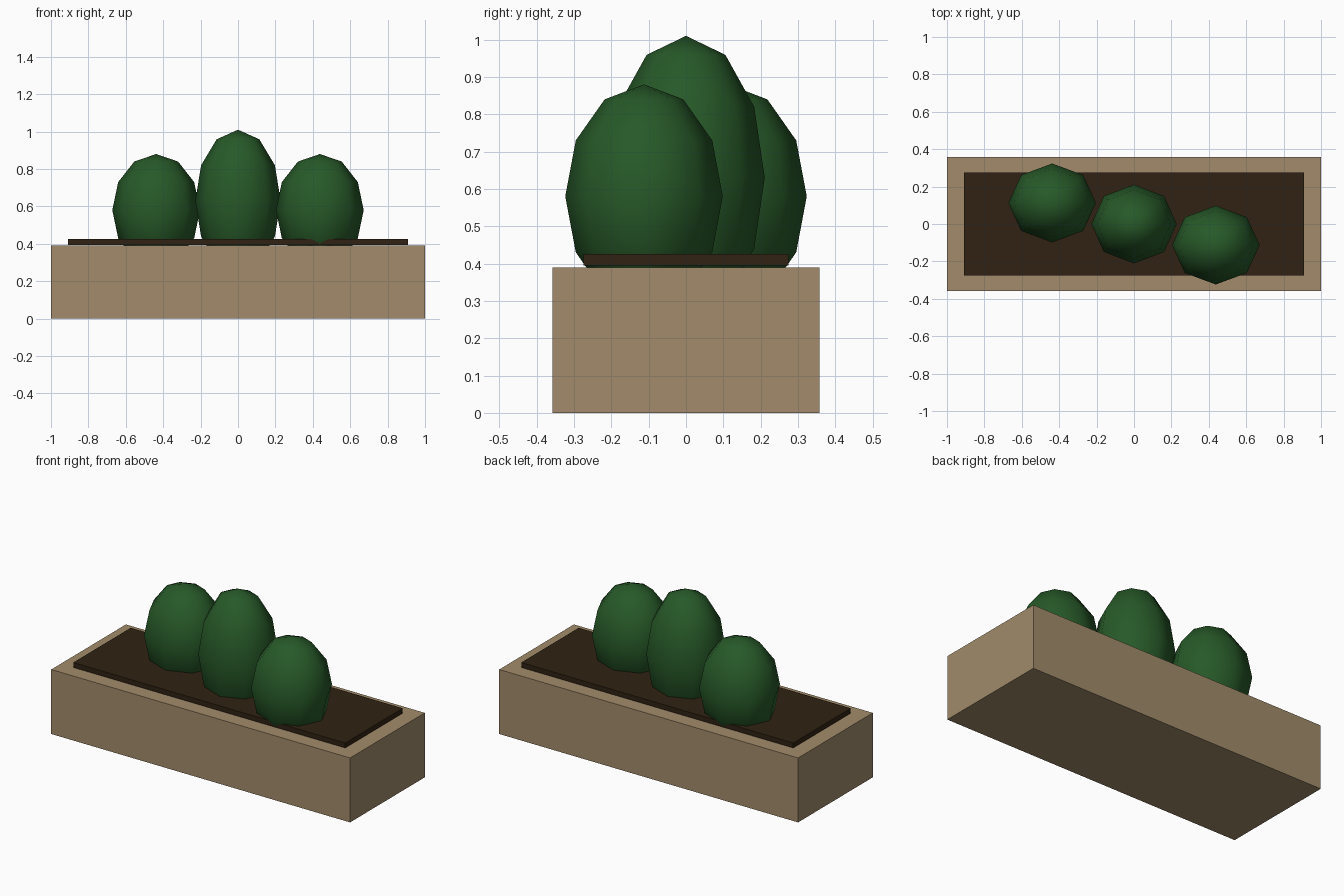
import bpy, bmesh
from mathutils import Matrix, Vector

if "Cube" in bpy.data.objects:
    bpy.data.objects.remove(bpy.data.objects["Cube"])


def material(name, rgb):
    m = bpy.data.materials.new(name)
    m.diffuse_color = (*rgb, 1)
    m.use_nodes = True
    m.node_tree.nodes["Principled BSDF"].inputs["Base Color"].default_value = m.diffuse_color
    return m


STONE = material("tan stone", (0.36, 0.26, 0.147))
SOIL = material("dark soil", (0.029, 0.016, 0.006))
LEAF = material("leaf green", (0.02, 0.1, 0.021))


def finish(bm, name, mat, smooth=False):
    mesh = bpy.data.meshes.new(name)
    for f in bm.faces:
        f.smooth = smooth
    bm.to_mesh(mesh)
    bm.free()
    mesh.materials.append(mat)
    ob = bpy.data.objects.new(name, mesh)
    bpy.context.collection.objects.link(ob)


def box(name, mat, half_x, half_y, z0, z1):
    bm = bmesh.new()
    mtx = Matrix.Translation((0, 0, (z0 + z1) / 2)) @ Matrix.Diagonal(
        (2 * half_x, 2 * half_y, z1 - z0, 1))
    bmesh.ops.create_cube(bm, size=1, matrix=mtx)
    finish(bm, name, mat)


def bush(name, centre, radii):
    bm = bmesh.new()
    mtx = Matrix.Translation(Vector(centre)) @ Matrix.Diagonal((*radii, 1))
    bmesh.ops.create_uvsphere(bm, u_segments=8, v_segments=6, radius=1, matrix=mtx)
    finish(bm, name, LEAF, smooth=True)


# Planter trough and the soil slab resting just above it
box("planter_box", STONE, 1.0, 0.357, 0.0, 0.39)
box("soil", SOIL, 0.91, 0.275, 0.395, 0.425)

# Three clipped shrubs in a diagonal row, the middle one taller
bush("left_bush", (-0.4375, 0.1125, 0.58), (0.2345, 0.211, 0.30))
bush("middle_bush", (0, 0, 0.63), (0.228, 0.211, 0.38))
bush("right_bush", (0.4375, -0.1125, 0.58), (0.2345, 0.211, 0.30))
